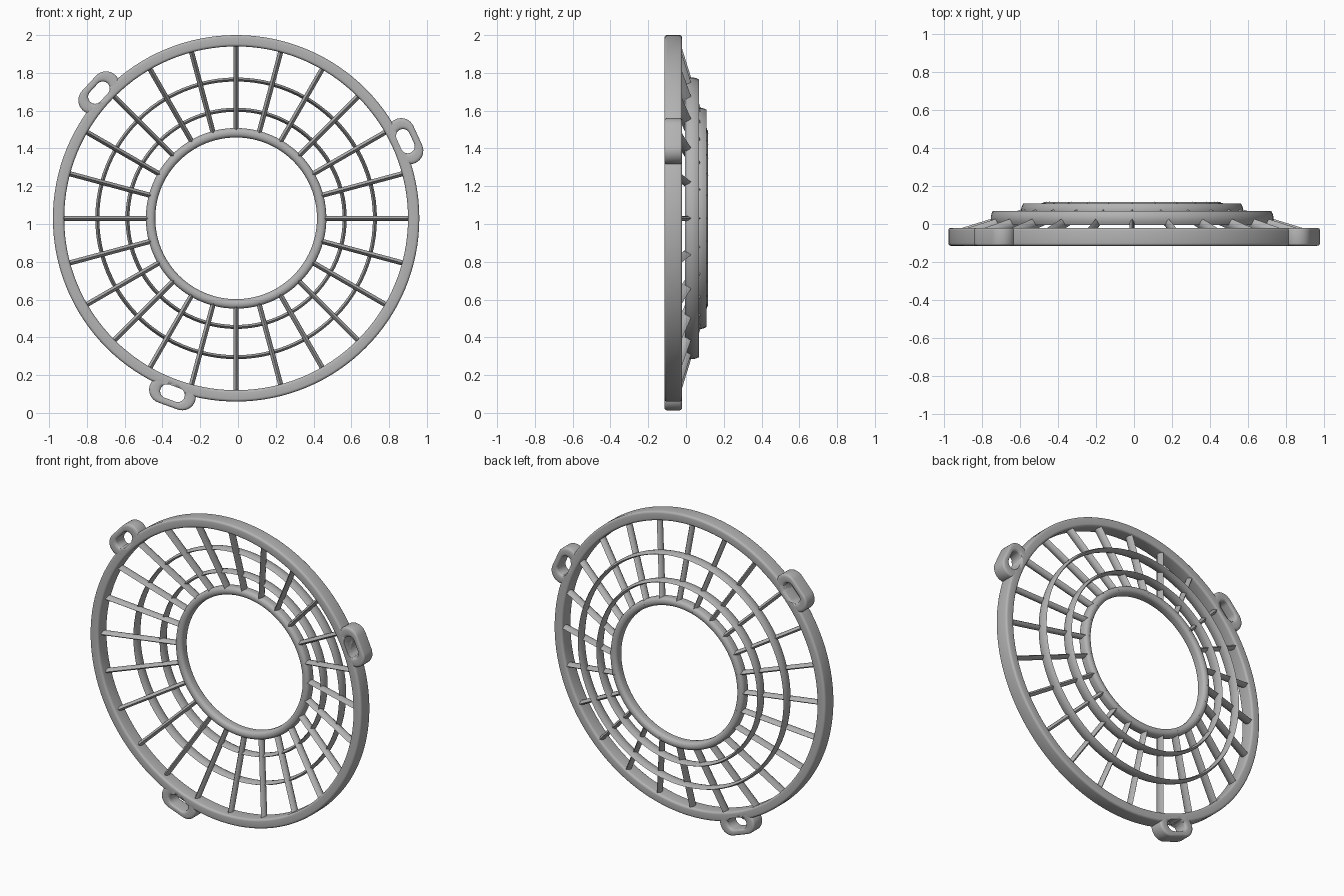
import bpy, bmesh, math
from mathutils import Vector, Matrix

cube = bpy.data.objects.get("Cube")
if cube:
    bpy.data.objects.remove(cube, do_unlink=True)

grey = bpy.data.materials.new("plain_grey")
grey.use_nodes = True
grey.diffuse_color = (0.45, 0.45, 0.45, 1)
grey.node_tree.nodes["Principled BSDF"].inputs["Base Color"].default_value = grey.diffuse_color

CENTRE = Vector((-0.01, 0, 1.03))


def finish(name, bm, angle=40):
    bmesh.ops.recalc_face_normals(bm, faces=bm.faces)
    mesh = bpy.data.meshes.new(name)
    bm.to_mesh(mesh)
    bm.free()
    obj = bpy.data.objects.new(name, mesh)
    bpy.context.collection.objects.link(obj)
    mesh.materials.append(grey)
    bpy.ops.object.select_all(action='DESELECT')
    obj.select_set(True)
    bpy.context.view_layer.objects.active = obj
    bpy.ops.object.shade_smooth_by_angle(angle=math.radians(angle))
    return obj


def rounded_box(lo, hi, front, back, r, steps=4):
    """Rounded rectangle of (offset, y) points."""
    pts = []
    corners = [(hi - r, back - r), (lo + r, back - r), (lo + r, front + r), (hi - r, front + r)]
    for i, (cx, cy) in enumerate(corners):
        for k in range(steps + 1):
            a = math.pi / 2 * (i + k / steps)
            pts.append((cx + r * math.cos(a), cy + r * math.sin(a)))
    return pts


def lens(width, depth, n=5):
    """Pointed oval section: u across, v along the depth."""
    side = [(width / 2 * (1 - (2 * k / n - 1) ** 2), depth * (k / n - 0.5)) for k in range(n + 1)]
    return side + [(-u, v) for u, v in side[-2:0:-1]]


def circle_path(n):
    return [(Vector(), Vector((math.cos(a), 0, math.sin(a))))
            for a in (2 * math.pi * i / n for i in range(n))]


def slot_path(half, mid, angle, n=16):
    """Rounded slot lying tangentially at a polar position."""
    pts = []
    turn = Matrix.Rotation(-angle, 3, 'Y')
    for end in (0, 1):
        for k in range(n + 1):
            a = math.pi * (end + k / n)
            base = Vector((mid, 0, half if end == 0 else -half))
            pts.append((turn @ base, turn @ Vector((math.cos(a), 0, math.sin(a)))))
    return pts


def sweep(name, path, profile, closed=True):
    """Carry a section of (offset, y) points round a closed path."""
    bm = bmesh.new()
    rows = [[bm.verts.new(CENTRE + b + d * o + Vector((0, y, 0))) for o, y in profile] for b, d in path]
    m = len(profile)
    for i, row in enumerate(rows):
        nxt = rows[(i + 1) % len(rows)]
        for j in range(m if closed else m - 1):
            k = (j + 1) % m
            bm.faces.new((row[j], row[k], nxt[k], nxt[j]))
    if not closed:
        bm.faces.new([r[0] for r in rows])
        bm.faces.new([r[-1] for r in rows])
    return finish(name, bm)


FRONT, BACK = -0.115, -0.02

# Outer rim and round inner hub ring
rim = sweep("outer_rim", circle_path(128), rounded_box(0.91, 0.97, FRONT, BACK, 0.014))
sweep("inner_ring", circle_path(96), rounded_box(0.428, 0.478, 0.048, 0.117, 0.022))

# Thin blade rings
for name, radius, mid in (("outer_blade_ring", 0.735, 0.032), ("inner_blade_ring", 0.575, 0.072)):
    sweep(name, circle_path(96), [(radius + u, mid + v) for u, v in lens(0.022, 0.073)])

# Slotted mounting lugs, with their slots cut into the rim
for i, deg in enumerate((24.5, 137.5, 250)):
    path = slot_path(0.055, 0.985, math.radians(deg))
    hole = slot_path(0.03, 0.985, math.radians(deg))
    bm_profile = rounded_box(0, 0.035, FRONT, BACK, 0.012)
    # inner wall follows the shorter slot, outer wall the longer one
    blend = []
    for (b1, d), (b0, _) in zip(path, hole):
        blend.append((b0 + d * 0.037, d + (b1 - b0) / 0.035))
    sweep(f"mounting_lug_{i + 1}", blend, bm_profile)
    cutter = sweep(f"slot_cutter_{i + 1}", hole, [(0.037, -0.2), (0.037, 0.1)], closed=False)
    cutter.hide_render = True
    cutter.hide_set(True)
    cut = rim.modifiers.new("slot", 'BOOLEAN')
    cut.operation = 'DIFFERENCE'
    cut.solver = 'EXACT'
    cut.object = cutter

# Slanted spokes running from the rim back to the inner ring
COUNT = 24
bm = bmesh.new()
section = lens(0.028, 0.062)
for i in range(COUNT):
    a = 2 * math.pi * i / COUNT
    out, side = Vector((math.cos(a), 0, math.sin(a))), Vector((-math.sin(a), 0, math.cos(a)))
    ends = []
    for r in (0.45, 0.925):
        mid = -0.046 - 0.31 * (r - 0.88)
        ends.append([bm.verts.new(CENTRE + out * r + side * u + Vector((0, mid + v, 0))) for u, v in section])
    inner, outer = ends
    for j in range(len(section)):
        k = (j + 1) % len(section)
        bm.faces.new((inner[j], inner[k], outer[k], outer[j]))
    bm.faces.new(inner)
    bm.faces.new(outer)
finish("spokes", bm)
